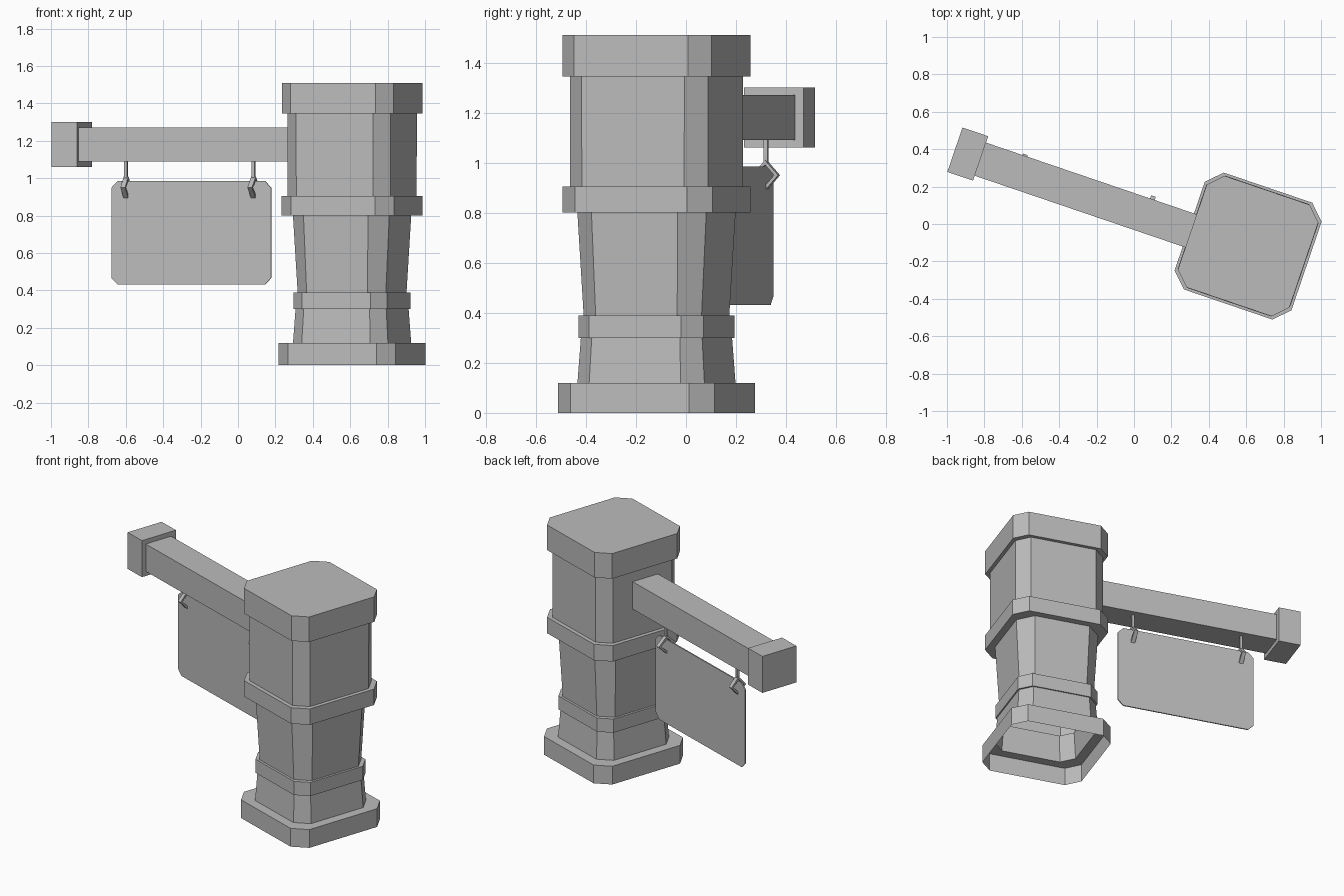
import bpy
import bmesh
from math import radians
from mathutils import Matrix, Vector

if "Cube" in bpy.data.objects:
    bpy.data.objects.remove(bpy.data.objects["Cube"], do_unlink=True)

grey = bpy.data.materials.new("plain_grey")
grey.use_nodes = True
grey.diffuse_color = (0.5, 0.5, 0.5, 1)
bsdf = grey.node_tree.nodes["Principled BSDF"]
bsdf.inputs["Base Color"].default_value = grey.diffuse_color
bsdf.inputs["Roughness"].default_value = 0.9

# The whole signpost is turned about the post's axis
PLACE = Matrix.Translation((0.61, -0.118, 0)) @ Matrix.Rotation(radians(-18.8), 4, 'Z')


def finish(name, bm):
    bm.transform(PLACE)
    mesh = bpy.data.meshes.new(name)
    bm.to_mesh(mesh)
    bm.free()
    mesh.materials.append(grey)
    obj = bpy.data.objects.new(name, mesh)
    bpy.context.collection.objects.link(obj)
    return obj


def chamfered(a, b, c):
    """Counter-clockwise rectangle with cut corners."""
    return [(a, c - b), (a, b - c), (a - c, b), (c - a, b),
            (-a, b - c), (-a, c - b), (c - a, -b), (a - c, -b)]


def box(name, u, v, z):
    bm = bmesh.new()
    bmesh.ops.create_cube(bm, size=1)
    for vert in bm.verts:
        vert.co = [lo + (hi - lo) * (p + 0.5)
                   for (lo, hi), p in zip((u, v, z), vert.co)]
    return finish(name, bm)


def loft(bm, rings, closed=False):
    pairs = list(zip(rings, rings[1:]))
    if closed:
        pairs.append((rings[-1], rings[0]))
    for low, high in pairs:
        n = len(low)
        for i in range(n):
            j = (i + 1) % n
            bm.faces.new((low[i], low[j], high[j], high[i]))


# Post: stepped hollow shell, open underneath (height, half width, corner cut)
profile = [
    (0, 0.33, 0.08), (0.12, 0.33, 0.08),
    (0.12, 0.268, 0.075), (0.30, 0.256, 0.07),
    (0.30, 0.264, 0.07), (0.39, 0.264, 0.07),
    (0.39, 0.249, 0.077), (0.80, 0.272, 0.09),
    (0.80, 0.317, 0.08), (0.905, 0.317, 0.08),
    (0.905, 0.291, 0.075), (1.345, 0.292, 0.075),
    (1.345, 0.315, 0.075), (1.51, 0.315, 0.075),
]
bm = bmesh.new()
rings = [[bm.verts.new((x, y, z)) for x, y in chamfered(h, h, c)] for z, h, c in profile]
loft(bm, rings)
bm.faces.new(rings[-1])
finish("post", bm)

# Beam and its end block
box("beam", (-1.51, -0.27), (-0.115, 0.072), (1.09, 1.27))
box("beam_end_block", (-1.65, -1.505), (-0.143, 0.108), (1.06, 1.30))

# Hanging board with cut corners
BOARD_V = 0.025
bm = bmesh.new()
outline = chamfered(0.451, 0.277, 0.036)
rings = [[bm.verts.new((u - 0.916, BOARD_V + side, z + 0.708)) for u, z in outline]
         for side in (0.004, -0.004)]
loft(bm, rings)
bm.faces.new(rings[0][::-1])
bm.faces.new(rings[1])
bmesh.ops.recalc_face_normals(bm, faces=bm.faces)
finish("hanging_board", bm)

# Hangers: a rod and a diamond link passing round the board's top edge
for name, u, reach in (("outer", -1.285, 0.055), ("inner", -0.565, 0.065)):
    box(name + "_rod", (u - 0.008, u + 0.008),
        (BOARD_V - 0.008, BOARD_V + 0.008), (1.0, 1.10))
    bm = bmesh.new()
    rings = []
    for dv, dz in ((1, 0), (0, 1), (-1, 0), (0, -1)):
        corners = [(-1, 1), (1, 1), (1, 0.7), (-1, 0.7)]
        rings.append([bm.verts.new((u + 0.013 * w, BOARD_V + reach * dv * s,
                                    0.95 + 0.06 * dz * s)) for w, s in corners])
    loft(bm, rings, closed=True)
    bmesh.ops.recalc_face_normals(bm, faces=bm.faces)
    finish(name + "_link", bm)
